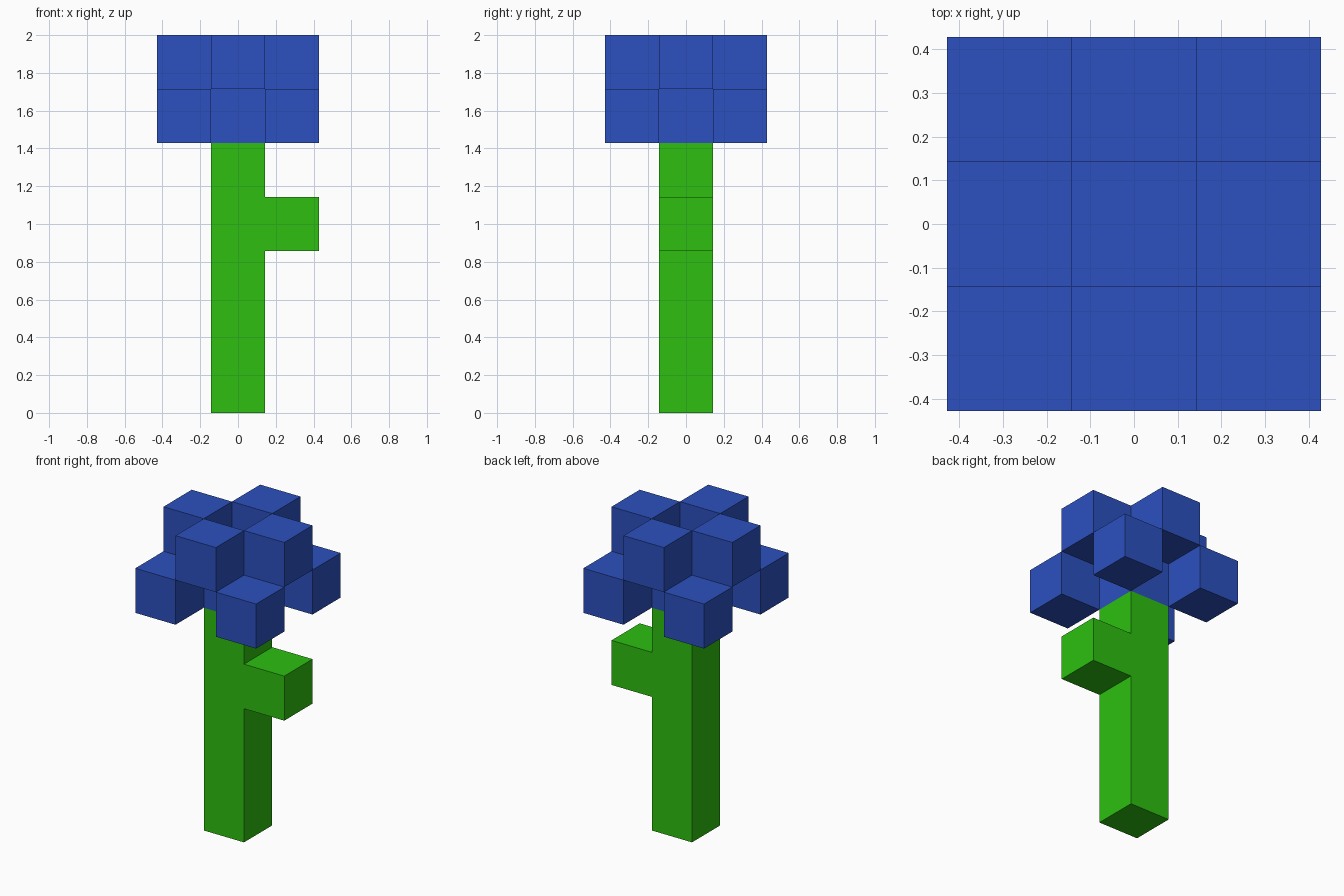
import bpy
import bmesh

U = 2 / 7  # edge of one block; the flower is seven blocks tall

if "Cube" in bpy.data.objects:
    bpy.data.objects.remove(bpy.data.objects["Cube"], do_unlink=True)


def make_material(name, rgb):
    mat = bpy.data.materials.new(name)
    mat.use_nodes = True
    color = (*rgb, 1.0)
    mat.diffuse_color = color
    bsdf = mat.node_tree.nodes["Principled BSDF"]
    bsdf.inputs["Base Color"].default_value = color
    return mat


def make_object(name, bm, mat):
    bmesh.ops.recalc_face_normals(bm, faces=bm.faces)
    mesh = bpy.data.meshes.new(name)
    bm.to_mesh(mesh)
    bm.free()
    mesh.materials.append(mat)
    obj = bpy.data.objects.new(name, mesh)
    bpy.context.scene.collection.objects.link(obj)
    return obj


def block(name, cell, mat):
    """One cube, placed by its grid cell (column, row, layer)."""
    bm = bmesh.new()
    bmesh.ops.create_cube(bm, size=U)
    obj = make_object(name, bm, mat)
    obj.location = (cell[0] * U, cell[1] * U, (cell[2] + 0.5) * U)
    return obj


green = make_material("leaf green", (0.026, 0.52, 0.005))
blue = make_material("petal blue", (0.025, 0.082, 0.52))

# Stem with its side leaf: one outline in block units, extruded by one block
outline = [(-0.5, 0), (0.5, 0), (0.5, 3), (1.5, 3),
           (1.5, 4), (0.5, 4), (0.5, 5), (-0.5, 5)]
bm = bmesh.new()
face = bm.faces.new([bm.verts.new((x * U, -U / 2, z * U)) for x, z in outline])
extruded = bmesh.ops.extrude_face_region(bm, geom=[face])["geom"]
bmesh.ops.translate(bm, vec=(0, U, 0),
                    verts=[v for v in extruded if isinstance(v, bmesh.types.BMVert)])
make_object("stem_and_leaf", bm, green)

# Flower head: centre and corner petals below, side petals one layer up
block("flower_centre", (0, 0, 5), blue)
for x in (-1, 0, 1):
    for y in (-1, 0, 1):
        if x and y:
            block("lower_petal", (x, y, 5), blue)
        elif x or y:
            block("upper_petal", (x, y, 6), blue)
